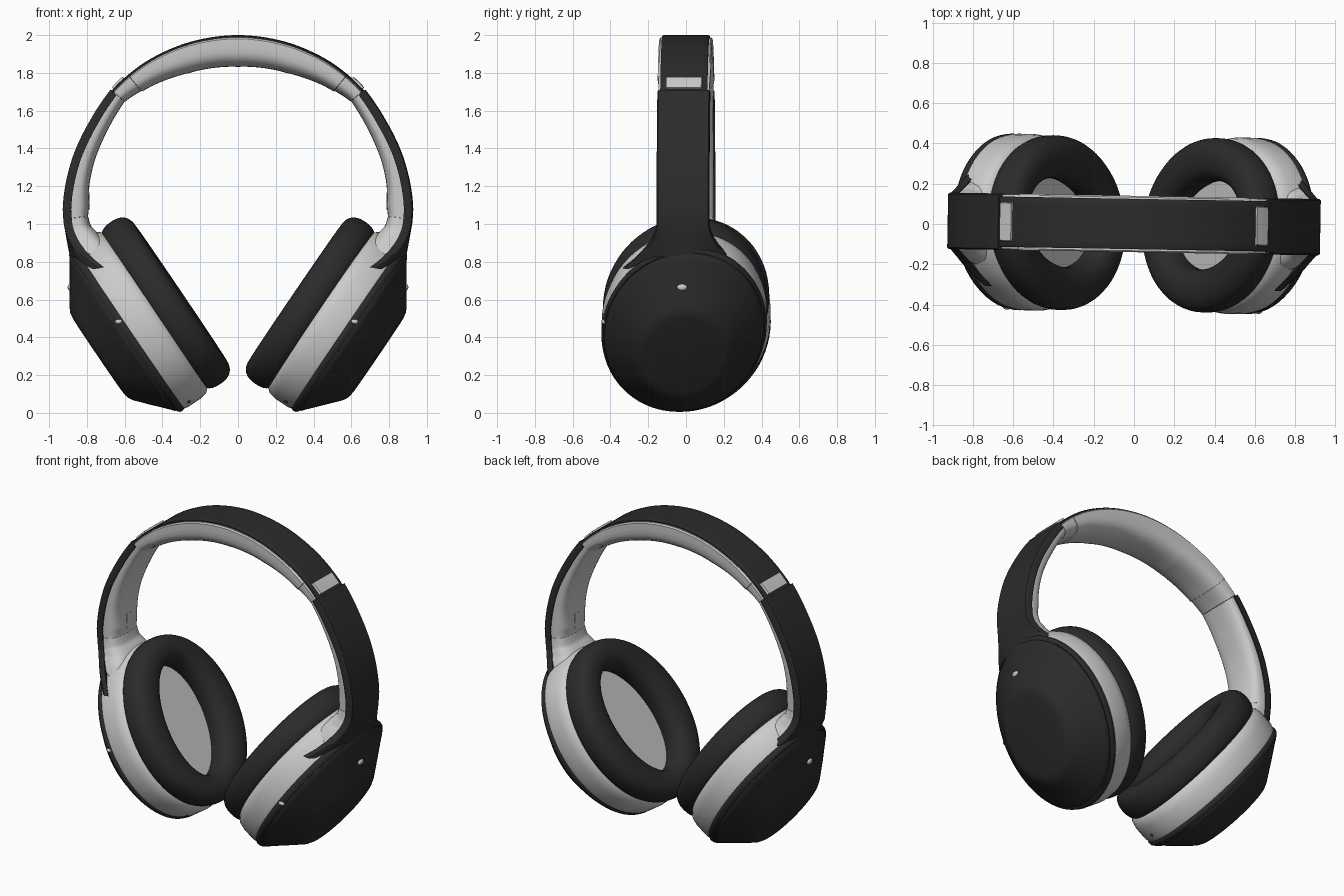
import bpy, bmesh, math
from mathutils import Vector

if "Cube" in bpy.data.objects:
    bpy.data.objects.remove(bpy.data.objects["Cube"])

def material(name, v):
    m = bpy.data.materials.new(name)
    m.diffuse_color = (v, v, v, 1)
    m.use_nodes = True
    m.node_tree.nodes["Principled BSDF"].inputs["Base Color"].default_value = m.diffuse_color
    return m

DARK = material("soft_black", 0.024)
GREY = material("light_grey", 0.6)

TURN = math.radians(-1)      # the whole headset is turned very slightly

def finish(name, bm, mat, angle=40):
    """Turn a right-hand part into a smooth, mirrored object."""
    bmesh.ops.recalc_face_normals(bm, faces=bm.faces)
    me = bpy.data.meshes.new(name)
    bm.to_mesh(me)
    bm.free()
    me.materials.append(mat)
    ob = bpy.data.objects.new(name, me)
    bpy.context.collection.objects.link(ob)
    ob.rotation_euler.z = TURN
    bpy.ops.object.select_all(action='DESELECT')
    ob.select_set(True)
    bpy.context.view_layer.objects.active = ob
    bpy.ops.object.shade_smooth_by_angle(angle=math.radians(angle))
    ob.modifiers.new("Mirror", 'MIRROR')
    return ob

def skin(bm, rings, closed_rows=False):
    """Bridge equal-length rings of vertices."""
    n = len(rings[0])
    pairs = list(zip(rings, rings[1:]))
    if closed_rows:
        pairs.append((rings[-1], rings[0]))
    for a, b in pairs:
        for i in range(n):
            j = (i + 1) % n
            bm.faces.new((a[i], a[j], b[j], b[i]))

def spow(v, e):
    return math.copysign(abs(v) ** e, v)

# ---------------- headband: sections swept along the outer arch ----------------
ARCH = [Vector(p) for p in (
    (0, 2.0), (.16, 1.985), (.31, 1.945), (.46, 1.875), (.58, 1.79), (.68, 1.69),
    (.78, 1.55), (.86, 1.39), (.905, 1.24), (.925, 1.1), (.92, 1.0), (.908, .92),
    (.893, .84), (.875, .74))]
LAST = len(ARCH) - 1

def arch(t):
    if t < 0:
        p = arch(-t)
        return Vector((-p.x, p.y))
    t = min(t, LAST)
    i = min(int(t), LAST - 1)
    f = t - i
    b, c = ARCH[i], ARCH[i + 1]
    a = ARCH[i - 1] if i else Vector((-ARCH[1].x, ARCH[1].y))
    d = ARCH[i + 2] if i + 2 <= LAST else c * 2 - b
    return 0.5 * (2*b + (c - a)*f + (2*a - 5*b + 4*c - d)*f*f + (3*b - a - 3*c + d)*f**3)

ACROSS = [-.95 + 1.9 * i / 8 for i in range(9)]
PLATE = [(s, 0) for s in ACROSS] + [(1, .2), (1, 1)] + \
        [(s, 1) for s in reversed(ACROSS)] + [(-1, 1), (-1, .2)]
CUSHION = [(s, 0) for s in ACROSS] + [(1, .05)] + \
          [(spow(math.cos(math.pi * k / 16), .75),
            .3 + .7 * math.sin(math.pi * k / 16) ** .75) for k in range(17)] + [(-1, .05)]

def sweep(name, keys, section, mat):
    """keys: (arch parameter, half width, outer depth, inner depth, sag at the sides)"""
    bm = bmesh.new()
    t0, t1 = keys[0][0], keys[-1][0]
    steps = max(4, int((t1 - t0) * 8))
    rings = []
    for k in range(steps + 1):
        t = t0 + (t1 - t0) * k / steps
        lo, hi = next(((p, q) for p, q in zip(keys, keys[1:]) if t <= q[0] + 1e-6))
        f = (t - lo[0]) / (hi[0] - lo[0])
        hw, d0, d1, sag = [p + (q - p) * f for p, q in zip(lo[1:], hi[1:])]
        pos = arch(t)
        tan = (arch(t + .02) - arch(t - .02)).normalized()
        inward = Vector((tan.y, -tan.x))
        ring = []
        for s, d in section:
            p = pos + inward * (d0 + (d1 - d0) * d + sag * s * s)
            ring.append(bm.verts.new((p.x, s * hw, p.y)))
        rings.append(ring)
    skin(bm, rings)
    if t0 > 0:
        bm.faces.new(rings[0])
    bm.faces.new(rings[-1])
    finish(name, bm, mat)

sweep("headband_cover", [(0, .125, 0, .02, 0), (4.95, .125, 0, .02, 0)], PLATE, DARK)
sweep("headband_cushion", [(0, .14, .012, .168, 0), (2, .14, .012, .155, 0),
                           (4, .14, .012, .115, 0)], CUSHION, GREY)
sweep("slider_collar", [(4.01, .137, .012, .11, 0), (4.85, .135, .012, .09, 0)], CUSHION, GREY)
sweep("slider_plate", [(4.22, .097, -.012, .02, 0), (4.78, .097, -.012, .02, 0)], PLATE, GREY)
sweep("arm_cover", [(4.88, .14, -.008, .035, 0), (6, .14, 0, .045, 0), (10, .14, 0, .045, 0),
                    (10.5, .147, 0, .045, .004), (11, .163, 0, .045, .013),
                    (11.5, .187, 0, .045, .027), (12, .22, 0, .045, .047),
                    (12.5, .265, .002, .045, .082), (13, .32, .005, .045, .13)], PLATE, DARK)
sweep("arm_liner", [(4.86, .132, .02, .088, 0), (6, .132, .03, .105, 0), (8, .132, .035, .122, 0),
                    (9, .132, .035, .138, 0), (9.7, .132, .035, .13, 0)], CUSHION, GREY)
sweep("cup_yoke", [(9.71, .133, .035, .13, 0), (10.4, .14, .035, .14, .003),
                   (11, .157, .035, .17, .012), (12, .205, .037, .2, .045),
                   (12.4, .22, .05, .19, .07)], CUSHION, GREY)

# ---------------- ear cups: oval rings around a tilted axis ----------------
U = Vector((.5615, 0, .8275))      # up along the cup
W = Vector((.8275, 0, -.5615))     # out of the cup
CENTRE, LONG, WIDE, ROLL = .697, .527, .434, math.radians(12)

def cup_point(phi, w, r, r_wide=None, shift=0):
    """Depth w along the axis, radius factors along and across, shift along the cup."""
    p = r * LONG * math.cos(phi)
    q = (r if r_wide is None else r_wide) * WIDE * math.sin(phi)
    u = CENTRE + shift + p * math.cos(ROLL) - q * math.sin(ROLL)
    y = p * math.sin(ROLL) + q * math.cos(ROLL)
    return U * u + W * w + Vector((0, y, 0))

def lathe(name, profile, mat, closed=False, angle=40):
    bm = bmesh.new()
    rings = [[bm.verts.new(cup_point(math.tau * i / 72, *row)) for i in range(72)]
             for row in profile]
    skin(bm, rings, closed)
    if not closed:
        bm.faces.new(rings[0])
        bm.faces.new(rings[-1])
    finish(name, bm, mat, angle)

lathe("cup_ring", [(.05, .93), (.065, .96), (.08, .985), (.12, 1.0), (.2, 1.0), (.222, .99)], GREY)
lathe("cup_shell", [(.215, .97), (.224, .99), (.235, 1.0), (.25, .995), (.262, .975), (.262, .96),
                    (.27, .955, .96, -.002), (.29, .9, .915, -.006), (.35, .75, .78, -.018),
                    (.405, .615, .64, -.027), (.425, .565, .59, -.03),
                    (.438, .515, .54, -.03), (.443, .45, .47, -.03)], DARK, angle=50)

def pad_row(a):
    s, c = spow(math.sin(a), .8), spow(math.cos(a), .85)
    return (-.01 - .097 * s, .825 + .165 * c, .74 + .25 * c)

lathe("ear_pad", [pad_row(math.tau * k / 32) for k in range(32)], DARK, closed=True, angle=70)
lathe("speaker_cloth", [(.055, .75, .6), (.035, .75, .6)], GREY)

# ---------------- small details ----------------
def pebble(name, centre, size, mat):
    bm = bmesh.new()
    bmesh.ops.create_uvsphere(bm, u_segments=16, v_segments=10, radius=1)
    bmesh.ops.scale(bm, vec=size, verts=bm.verts)
    bmesh.ops.translate(bm, vec=centre, verts=bm.verts)
    finish(name, bm, mat)

pebble("status_light", Vector((.89, -.005, .665)), (.012, .027, .017), GREY)
pebble("shell_port", cup_point(math.radians(-94), .245, .98), (.02, .014, .014), GREY)
pebble("microphone", cup_point(math.radians(186), .18, .995), (.01, .01, .01), DARK)

# small tab on the inside of each arm
bm = bmesh.new()
bmesh.ops.create_cube(bm, size=1)
bmesh.ops.scale(bm, vec=(.03, .06, .11), verts=bm.verts)
bmesh.ops.bevel(bm, geom=bm.edges[:], offset=.008, segments=2, affect='EDGES')
bmesh.ops.translate(bm, vec=(.803, 0, 1.12), verts=bm.verts)
finish("arm_tab", bm, GREY)
